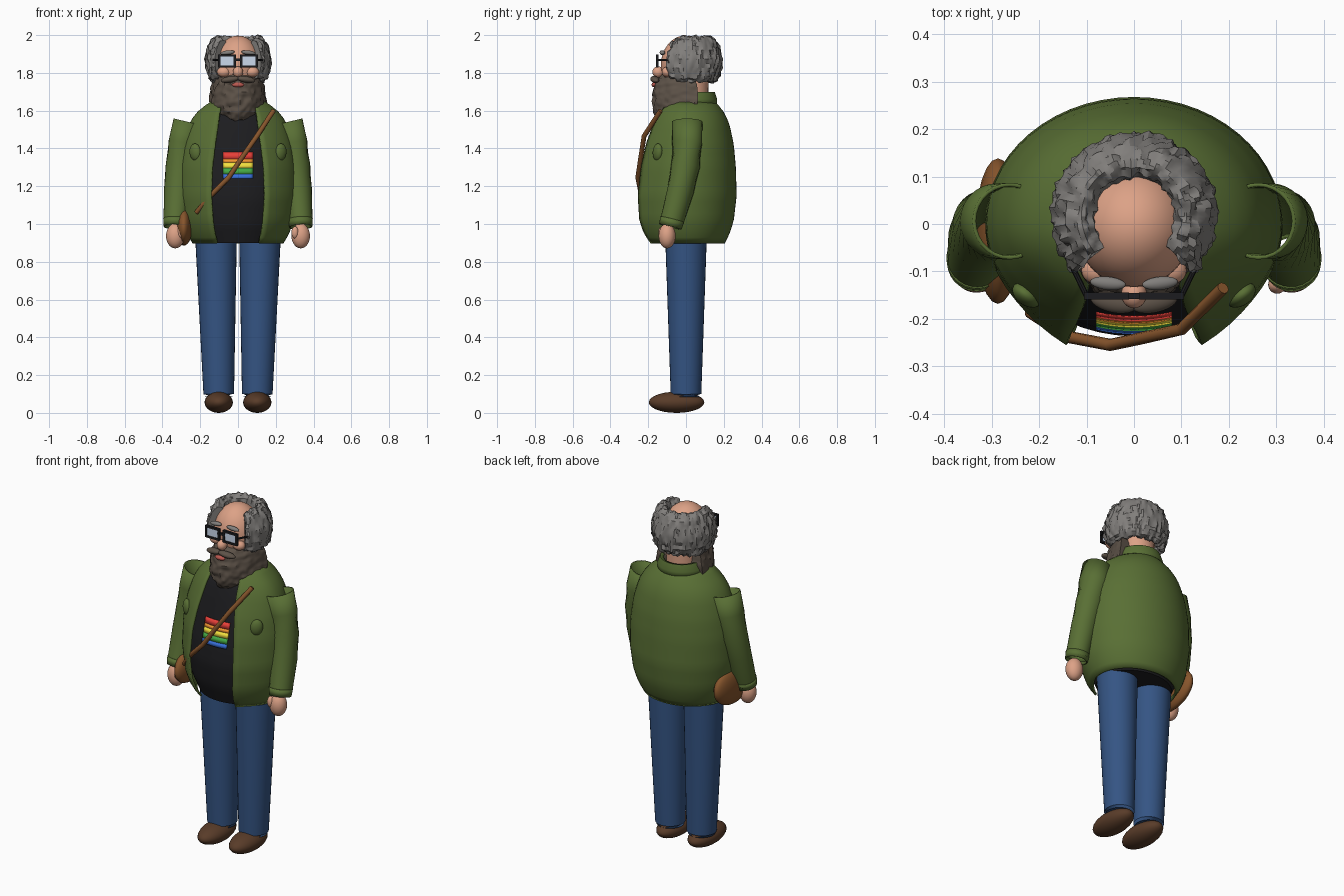
import bpy, bmesh, math
from mathutils import Vector, noise

if "Cube" in bpy.data.objects:
    bpy.data.objects.remove(bpy.data.objects["Cube"])

MATS = {}
COL = dict(green=(.10, .16, .035), black=(.012, .012, .014), blue=(.035, .09, .23), skin=(.72, .36, .24),
           shoe=(.10, .045, .022), leather=(.24, .09, .025), hair=(.22, .21, .20), beard=(.11, .085, .065),
           lens=(.6, .7, .85), lip=(.5, .1, .08), red=(.8, .05, .04), orange=(.9, .3, .03),
           yellow=(.9, .75, .05), leaf=(.06, .4, .06), sky=(.04, .16, .7))


def mat(key):
    if key not in MATS:
        MATS[key] = bpy.data.materials.new(key)
        MATS[key].diffuse_color = (*COL[key], 1)
    return MATS[key]


def finish(ob, name, key, thick=0, angle=40):
    ob.name = name
    ob.data.materials.append(mat(key))
    bpy.ops.object.select_all(action='DESELECT')
    ob.select_set(True)
    bpy.context.view_layer.objects.active = ob
    bpy.ops.object.shade_smooth_by_angle(angle=math.radians(angle))
    if thick:
        m = ob.modifiers.new("thickness", 'SOLIDIFY')
        m.thickness, m.offset = thick, 0
    return ob


def loft(name, rings, key, closed=True, caps=True, wrap=False, thick=0, bump=0, freq=40, angle=40):
    """Skin a list of point rings; optional noise bumps for hair."""
    bm = bmesh.new()
    vs = [[bm.verts.new(p) for p in r] for r in rings]
    n = len(rings[0])
    for a, b in list(zip(vs, vs[1:])) + ([(vs[-1], vs[0])] if wrap else []):
        for i in range(n if closed else n - 1):
            j = (i + 1) % n
            bm.faces.new((a[i], a[j], b[j], b[i]))
    if caps and closed:
        bm.faces.new(vs[0])
        bm.faces.new(vs[-1])
    bmesh.ops.recalc_face_normals(bm, faces=bm.faces)
    bm.normal_update()
    if bump:
        moves = [(v, v.normal * bump * noise.noise(v.co * freq)) for v in bm.verts]
        for v, d in moves:
            v.co += d
    me = bpy.data.meshes.new(name)
    bm.to_mesh(me)
    bm.free()
    ob = bpy.data.objects.new(name, me)
    bpy.context.collection.objects.link(ob)
    return finish(ob, name, key, thick, angle)


def tube(name, path, key, n=20, **kw):
    """path: (x, y, z, radius) points, rings square to the path."""
    rings = []
    for i, p in enumerate(path):
        d = Vector(path[min(i + 1, len(path) - 1)][:3]) - Vector(path[max(i - 1, 0)][:3])
        q = d.to_track_quat('Z', 'Y')
        rings.append([Vector(p[:3]) + q @ Vector((p[3] * math.cos(t), p[3] * math.sin(t), 0))
                      for t in [2 * math.pi * k / n for k in range(n)]])
    return loft(name, rings, key, **kw)


def ball(name, loc, size, key, rot=(0, 0, 0), seg=24):
    bpy.ops.mesh.primitive_uv_sphere_add(segments=seg, ring_count=seg // 2 + 2, location=loc, rotation=rot)
    ob = bpy.context.object
    ob.scale = size
    return finish(ob, name, key, angle=60)


def box(name, loc, size, key):
    bpy.ops.mesh.primitive_cube_add(size=1, location=loc)
    bpy.context.object.scale = size
    return finish(bpy.context.object, name, key)


def at(profile, z):
    """Interpolate a table of rows starting with z."""
    for a, b in zip(profile, profile[1:]):
        if z <= b[0]:
            t = max(0, (z - a[0]) / (b[0] - a[0]))
            return [u + (v - u) * t for u, v in zip(a, b)][1:]
    return list(profile[-1][1:])


def levels(a, b, n):
    return [a + (b - a) * i / n for i in range(n + 1)]


# Torso: height, half width, front depth, back depth, half opening
JACKET = [(.90, .235, .19, .20, .11), (.95, .265, .225, .225, .122), (1.02, .29, .25, .247, .132),
          (1.15, .308, .258, .262, .14), (1.3, .306, .24, .258, .135), (1.42, .288, .21, .247, .12),
          (1.52, .257, .172, .226, .105), (1.58, .222, .145, .202, .098), (1.62, .175, .115, .172, .09),
          (1.655, .12, .08, .14, .07)]
SHIRT = [(.90, .215, .185, .18), (1.0, .26, .222, .22), (1.13, .285, .238, .24), (1.24, .283, .226, .24),
         (1.38, .27, .19, .23), (1.5, .235, .155, .205), (1.58, .19, .125, .17), (1.63, .12, .08, .12)]
rings = []
for z in levels(.90, 1.655, 24):
    rx, f, b, gap = at(JACKET, z)
    a0 = math.asin(gap / rx)
    ring = []
    for a in levels(a0, 2 * math.pi - a0, 48):
        c = math.cos(a)
        flare = 1 + .09 * max(0, 1 - min(a - a0, 2 * math.pi - a0 - a) / .5)  # lifted front edge
        ring.append((rx * math.sin(a), -(f * flare if c > 0 else b) * c, z))
    rings.append(ring)
loft("jacket_body", rings, 'green', closed=False, thick=.012)

rings = []
for z in levels(.90, 1.63, 24):
    rx, f, b = at(SHIRT, z)
    rings.append([(rx * math.sin(a), -(f if math.cos(a) > 0 else b) * math.cos(a), z)
                  for a in [2 * math.pi * k / 48 for k in range(48)]])
loft("shirt", rings, 'black')

# Striped print on the shirt
edges = [1.38, 1.345, 1.325, 1.295, 1.265, 1.24]
for key, top, low in zip(('red', 'orange', 'yellow', 'leaf', 'sky'), edges, edges[1:]):
    rows = []
    for z in (top, low):
        rx, f, b = at(SHIRT, z)
        rows.append([(x, -f * math.sqrt(1 - (x / rx) ** 2) - .005, z) for x in levels(-.08, .08, 10)])
    loft("print_stripe_" + key, rows, key, closed=False, thick=.003)

# Collar, open at the front
rings = []
for r, z, cy in ((.135, 1.625, .025), (.13, 1.66, .03), (.115, 1.695, .035), (.10, 1.69, .035)):
    rings.append([(r * math.sin(a), cy - r * math.cos(a), z - .05 * max(0, math.cos(a)))
                  for a in levels(.9, 2 * math.pi - .9, 36)])
loft("collar", rings, 'green', closed=False, thick=.01)

# Neck and head
tube("neck", [(0, .03, 1.56, .09), (0, .03, 1.68, .088), (0, .03, 1.8, .09)], 'skin', n=28)
ball("head", (0, -.005, 1.84), (.124, .128, .157), 'skin', seg=40)
ball("nose", (0, -.148, 1.805), (.027, .03, .03), 'skin')

# Horseshoe of curly hair
rings = []
for a in levels(math.radians(45), math.radians(315), 80):
    end = min(a - math.radians(45), math.radians(315) - a)
    s = .84 + .16 * min(1, end / .5)
    ring = []
    for k in range(32):
        t = 2 * math.pi * k / 32
        z = .122 * s * math.sin(t)
        r = .129 + .045 * math.cos(t) - .15 * max(0, z)
        ring.append((r * math.sin(a), .018 - r * math.cos(a), 1.873 + z))
    rings.append(ring)
loft("hair", rings, 'hair', bump=.017, freq=48, angle=28)

# Full beard wrapping the jaw
BEARD = [(1.55, .075, .145, .0), (1.565, .10, .16, .02), (1.59, .135, .172, .04), (1.63, .152, .178, .06),
         (1.69, .147, .178, .065), (1.74, .138, .168, .06), (1.775, .126, .145, .05), (1.81, .112, .095, .04)]
rings = []
for z in levels(1.55, 1.81, 30):
    w, f, b = at(BEARD, z)
    rings.append([(w * math.sin(a), b - (f + b) * math.cos(a), z) for a in levels(-math.pi / 2, math.pi / 2, 48)])
loft("beard", rings, 'beard', bump=.010, freq=38, angle=30)
ball("mouth", (0, -.168, 1.737), (.032, .014, .013), 'lip')

# Glasses bridge
box("glasses_bridge", (0, -.152, 1.87), (.05, .012, .012), 'black')

for s, side in ((-1, "left"), (1, "right")):
    # Face details
    ball("cheek_" + side, (s * .075, -.098, 1.805), (.036, .03, .028), 'skin')
    ball("moustache_" + side, (s * .043, -.165, 1.765), (.05, .022, .017), 'beard', (0, s * .15, s * .2))
    ball("eyebrow_" + side, (s * .055, -.125, 1.907), (.038, .014, .012), 'hair', (0, s * .12, s * .1))
    # Glasses
    box("lens_" + side, (s * .058, -.152, 1.863), (.078, .006, .055), 'lens')
    for dz in (-.029, .029):
        box("frame_bar_" + side, (s * .058, -.152, 1.863 + dz), (.094, .014, .012), 'black')
    for dx in (-.041, .041):
        box("frame_post_" + side, (s * .058 + dx, -.152, 1.863), (.012, .014, .07), 'black')
    tube("temple_arm_" + side, [(s * .1, -.152, 1.868, .006), (s * .13, -.09, 1.868, .006),
                                (s * .135, .0, 1.868, .006)], 'black', n=8)
    # Sleeve with cuff
    tube("sleeve_" + side, [(s * .262, .006, 1.54, .077), (s * .288, .006, 1.43, .076), (s * .306, -.002, 1.31, .073),
                            (s * .321, -.028, 1.18, .067), (s * .331, -.07, 1.03, .059), (s * .332, -.079, 1.0, .058)],
         'green', n=28, caps=False, thick=.008)
    tube("cuff_" + side, [(s * .331, -.073, 1.025, .062), (s * .333, -.083, .985, .058)], 'green', n=28,
         caps=False, thick=.006)
    # Hand
    ball("hand_" + side, (s * .332, -.1, .937), (.049, .045, .066), 'skin')
    ball("thumb_" + side, (s * .302, -.128, .955), (.019, .019, .032), 'skin')
    # Chest pocket flap button
    ball("pocket_" + side, (s * .226, -.15, 1.38), (.034, .022, .046), 'green', (0, s * .15, s * .6))
    # Leg and shoe
    tube("trouser_leg_" + side, [(s * .118, 0, .98, .11), (s * .116, 0, .9, .109), (s * .102, 0, .1, .081),
                                 (s * .102, 0, .085, .074)], 'blue', n=32)
    ball("shoe_" + side, (s * .102, -.05, .056), (.075, .147, .056), 'shoe')

# Shoulder bag and strap
ball("bag", (-.287, -.015, .992), (.048, .155, .105), 'leather', (math.radians(8), 0, 0))
tube("bag_strap", [(.188, -.135, 1.6, .013), (.1, -.222, 1.465, .013), (.02, -.24, 1.35, .013),
                   (-.05, -.255, 1.245, .013), (-.14, -.238, 1.155, .013), (-.22, -.185, 1.06, .013)],
     'leather', n=10)

for m in bpy.data.materials:
    if m.users and not m.is_grease_pencil:
        m.use_nodes = True
        m.node_tree.nodes["Principled BSDF"].inputs["Base Color"].default_value = m.diffuse_color
